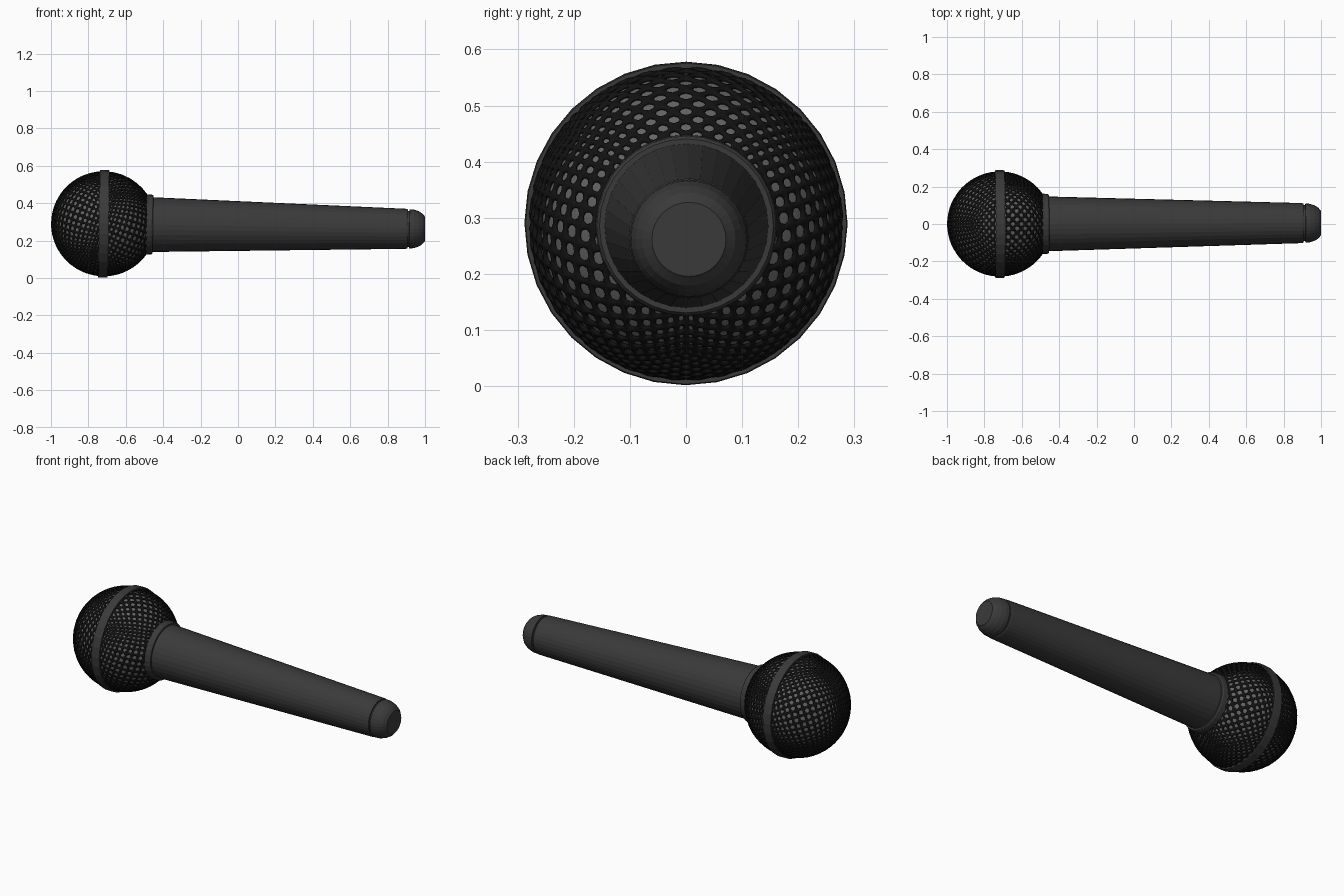
import bpy, bmesh, math
from mathutils import Vector, Matrix

if "Cube" in bpy.data.objects:
    bpy.data.objects.remove(bpy.data.objects["Cube"])

# Microphone axis: starts at the head centre, slightly dropping to the tail
C = Vector((-0.718, 0, 0.29))
AXIS = Vector((1, 0.003, -0.0165)).normalized()
ROT = Vector((0, 0, 1)).rotation_difference(AXIS).to_matrix().to_4x4()
PLACE = Matrix.Translation(C) @ ROT


def material(name, v):
    m = bpy.data.materials.new(name)
    m.diffuse_color = (v, v, v, 1)
    m.use_nodes = True
    m.node_tree.nodes["Principled BSDF"].inputs["Base Color"].default_value = m.diffuse_color
    return m


BODY = material("dark_grey", 0.042)
WIRE = material("black", 0.006)
FOAM = material("mid_grey", 0.13)


def add(name, bm, mat, matrix):
    me = bpy.data.meshes.new(name)
    bm.to_mesh(me)
    bm.free()
    ob = bpy.data.objects.new(name, me)
    me.materials.append(mat)
    bpy.context.collection.objects.link(ob)
    ob.matrix_world = matrix
    return ob


def lathe(name, profile, mat, seg=32, closed=False):
    """Spin (world x, radius) points round the microphone axis."""
    bm = bmesh.new()
    rings = []
    for x, r in profile:
        rings.append([bm.verts.new((r * math.cos(a), r * math.sin(a), x - C.x))
                      for a in (2 * math.pi * i / seg for i in range(seg))])
    pairs = list(zip(rings, rings[1:]))
    if closed:
        pairs.append((rings[-1], rings[0]))
    for a, b in pairs:
        for i in range(seg):
            j = (i + 1) % seg
            bm.faces.new((a[i], a[j], b[j], b[i]))
    if not closed:
        bm.faces.new(rings[0])
        bm.faces.new(rings[-1])
    bmesh.ops.recalc_face_normals(bm, faces=bm.faces)
    return add(name, bm, mat, PLACE)


# Handle, collar and end cap
lathe("collar", [(-0.505, 0.155), (-0.495, 0.162), (-0.462, 0.160),
                 (-0.455, 0.155), (-0.455, 0.13)], BODY)
lathe("handle", [(-0.50, 0.146), (-0.45, 0.146), (0.90, 0.107),
                 (0.907, 0.104), (0.907, 0.09)], BODY)
lathe("end_cap", [(0.90, 0.096), (0.915, 0.096), (0.917, 0.105), (0.94, 0.103),
                  (0.965, 0.095), (0.985, 0.083), (0.997, 0.069), (1.0, 0.066)], BODY)

# Band around the head
lathe("head_band", [(-0.743, 0.275), (-0.743, 0.286), (-0.738, 0.288),
                    (-0.698, 0.288), (-0.693, 0.286), (-0.693, 0.275)],
      BODY, closed=True)

# Foam ball inside the grille
bm = bmesh.new()
bmesh.ops.create_uvsphere(bm, u_segments=48, v_segments=24, radius=0.273)
foam = add("foam_ball", bm, FOAM, PLACE)
for p in foam.data.polygons:
    p.use_smooth = True

# Wire grille: gridded cube blown up to a sphere, then turned to wires
bm = bmesh.new()
bmesh.ops.create_cube(bm, size=2)
bmesh.ops.subdivide_edges(bm, edges=bm.edges, cuts=15, use_grid_fill=True)
for v in bm.verts:
    v.co = v.co.normalized() * 0.277
TURN = Matrix.Rotation(math.radians(20), 4, 'Y') @ Matrix.Rotation(math.radians(45), 4, 'Z')
grille = add("grille", bm, WIRE, Matrix.Translation(C) @ TURN)
w = grille.modifiers.new("wires", 'WIREFRAME')
w.thickness = 0.012
w.offset = 0
s = grille.modifiers.new("round", 'SUBSURF')
s.levels = s.render_levels = 1
for p in grille.data.polygons:
    p.use_smooth = True
